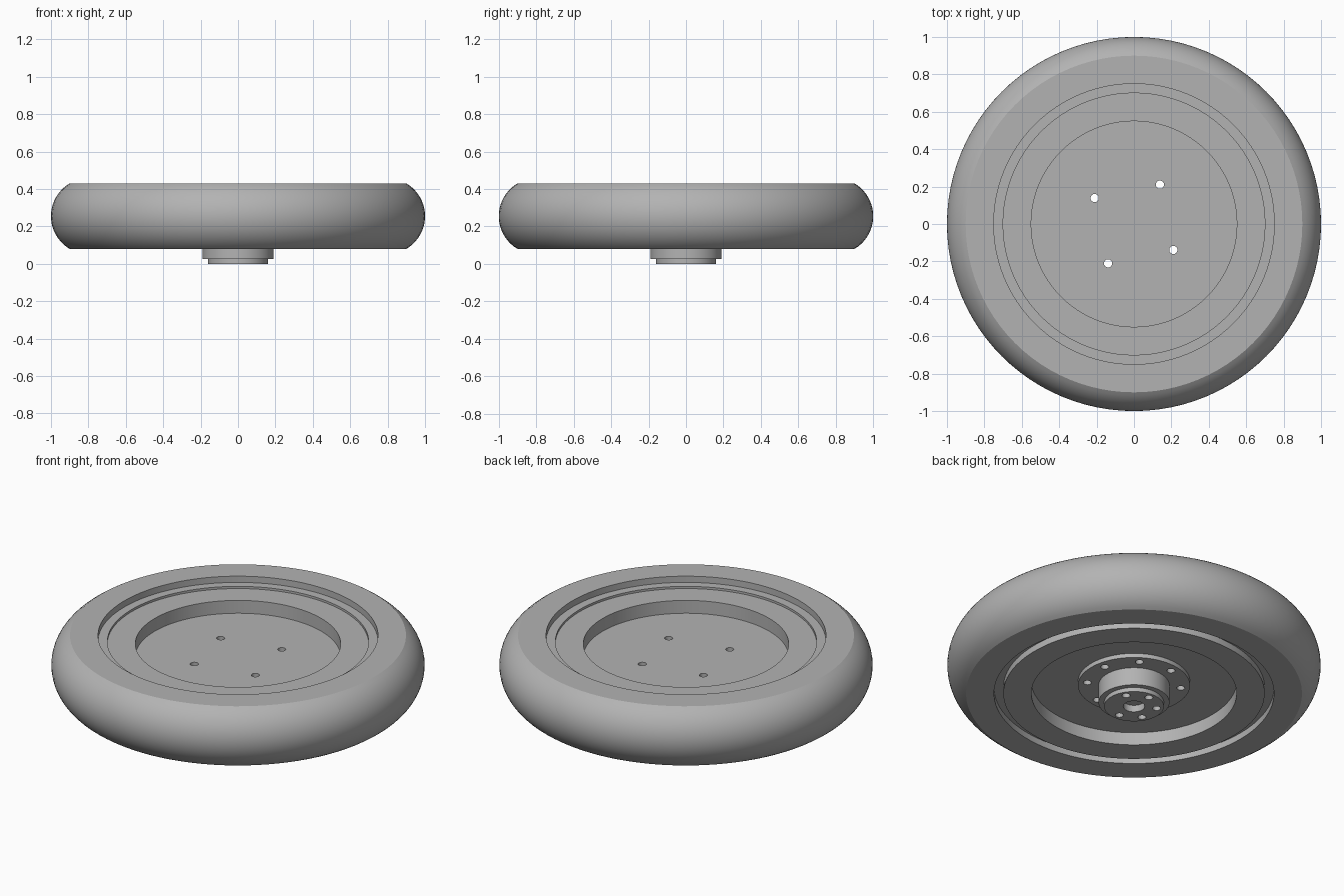
import bpy, bmesh
from math import sin, cos, asin, radians, tau

SEGMENTS = 96
HOLE_R = 0.022

cube = bpy.data.objects.get("Cube")
if cube:
    bpy.data.objects.remove(cube, do_unlink=True)

grey = bpy.data.materials.new("plain grey")
grey.use_nodes = True
COLOUR = (0.45, 0.45, 0.45, 1)
grey.diffuse_color = COLOUR
grey.node_tree.nodes["Principled BSDF"].inputs["Base Color"].default_value = COLOUR


def lathe(name, profile, closed=True):
    """Spin a radius/height profile around z."""
    bm = bmesh.new()
    verts = [bm.verts.new((r, 0, z)) for r, z in profile]
    edges = [bm.edges.new(pair) for pair in zip(verts, verts[1:])]
    if closed:
        edges.append(bm.edges.new((verts[-1], verts[0])))
    bmesh.ops.spin(bm, geom=verts + edges, cent=(0, 0, 0), axis=(0, 0, 1),
                   angle=tau, steps=SEGMENTS, use_merge=False)
    bmesh.ops.remove_doubles(bm, verts=bm.verts, dist=1e-5)
    bmesh.ops.dissolve_degenerate(bm, edges=bm.edges, dist=1e-6)
    bmesh.ops.recalc_face_normals(bm, faces=bm.faces)
    mesh = bpy.data.meshes.new(name)
    bm.to_mesh(mesh)
    bm.free()
    mesh.materials.append(grey)
    obj = bpy.data.objects.new(name, mesh)
    bpy.context.collection.objects.link(obj)
    return obj


def activate(obj):
    bpy.ops.object.select_all(action='DESELECT')
    obj.select_set(True)
    bpy.context.view_layer.objects.active = obj


def drill(obj, count, circle, start, low, high, radius=HOLE_R):
    """Cut a circle of vertical round holes from height low to high."""
    for i in range(count):
        a = radians(start) + tau * i / count
        bpy.ops.mesh.primitive_cylinder_add(
            vertices=24, radius=radius, depth=high - low,
            location=(circle * cos(a), circle * sin(a), (low + high) / 2))
        cutter = bpy.context.object
        cutter.hide_render = True
        cutter.data.materials.append(grey)
        activate(obj)
        mod = obj.modifiers.new("hole", 'BOOLEAN')
        mod.operation = 'DIFFERENCE'
        mod.solver = 'EXACT'
        mod.object = cutter
        bpy.ops.object.modifier_apply(modifier=mod.name)
        bpy.data.objects.remove(cutter, do_unlink=True)


# Tyre: flat sides and a bulging tread
BOTTOM, TOP, MIDDLE = 0.08, 0.43, 0.255
half = (TOP - BOTTOM) / 2
arc_r = (half ** 2 + 0.1 ** 2) / 0.2
sweep = asin(half / arc_r)
tread = []
for i in range(21):
    a = sweep * (i / 10 - 1)
    tread.append((1 - arc_r + arc_r * cos(a), MIDDLE + arc_r * sin(a)))
tyre = lathe("tyre", [(0.75, BOTTOM)] + tread + [(0.75, TOP)])

# Recessed ring between tyre and wheel
liner = lathe("liner_ring", [(0.7, 0.117), (0.75, 0.117), (0.75, 0.393), (0.7, 0.393)])

# Wheel: raised rim around a thinner disc
wheel = lathe("wheel_disc", [(0, 0.155), (0.55, 0.155), (0.55, 0.08), (0.7, 0.08),
                             (0.7, 0.38), (0.55, 0.38), (0.55, 0.304), (0, 0.304)], False)
drill(wheel, 4, 0.252, 56.6, 0.1, 0.35)

# Hub: bolted flange, barrel and end plate
hub = lathe("hub", [(0, 0), (0.16, 0), (0.16, 0.025), (0.19, 0.025), (0.19, 0.13),
                    (0.3, 0.13), (0.3, 0.155), (0, 0.155)], False)
drill(hub, 8, 0.252, 11.6, 0.1, 0.2)
drill(hub, 6, 0.123, 30, -0.05, 0.04)
drill(hub, 1, 0, 0, -0.05, 0.04, 0.058)

for part in (tyre, liner, wheel, hub):
    activate(part)
    bpy.ops.object.shade_smooth_by_angle(angle=radians(25))
